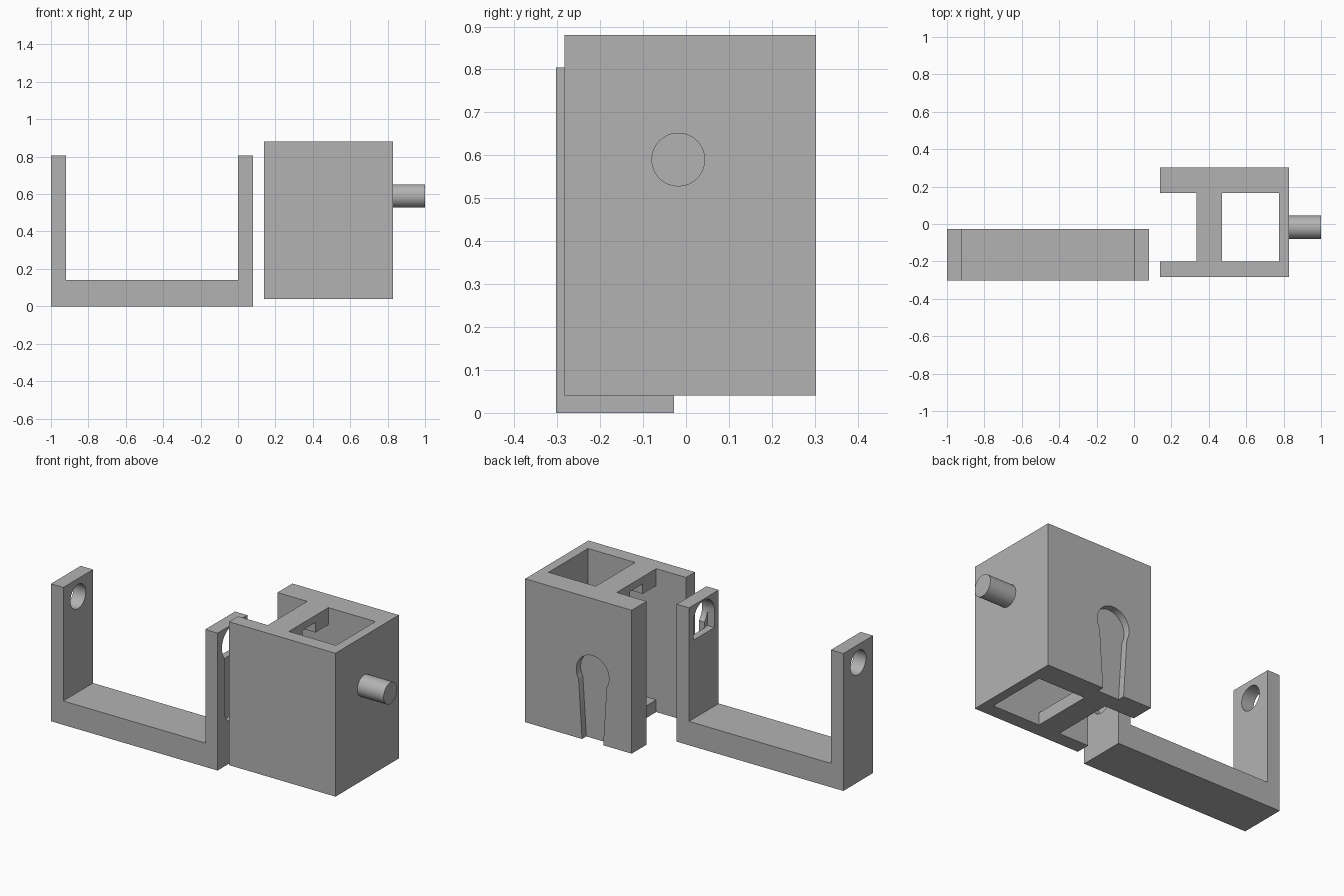
import bpy
import bmesh
from math import cos, sin, radians

cube = bpy.data.objects.get("Cube")
if cube:
    bpy.data.objects.remove(cube, do_unlink=True)

grey = bpy.data.materials.new("plain_grey")
grey.use_nodes = True
GREY = (0.45, 0.45, 0.45, 1)
grey.diffuse_color = GREY
grey.node_tree.nodes["Principled BSDF"].inputs["Base Color"].default_value = GREY


def arc(u, v, r, start, end, steps=32):
    angles = [radians(start + (end - start) * i / steps) for i in range(steps + 1)]
    return [(u + r * cos(a), v + r * sin(a)) for a in angles]


def rect(u0, u1, v0, v1):
    return [(u0, v0), (u1, v0), (u1, v1), (u0, v1)]


def prism(name, outline, axis, low, high):
    """Extrude a 2D outline along the x, y or z axis."""
    place = {"x": lambda u, v, w: (w, u, v),
             "y": lambda u, v, w: (u, w, v),
             "z": lambda u, v, w: (u, v, w)}[axis]
    bm = bmesh.new()
    base = bm.faces.new([bm.verts.new(place(u, v, low)) for u, v in outline])
    top = bmesh.ops.extrude_face_region(bm, geom=[base])["geom"]
    verts = [g for g in top if isinstance(g, bmesh.types.BMVert)]
    bmesh.ops.translate(bm, verts=verts, vec=place(0, 0, high - low))
    bmesh.ops.recalc_face_normals(bm, faces=bm.faces)
    mesh = bpy.data.meshes.new(name)
    bm.to_mesh(mesh)
    bm.free()
    mesh.materials.append(grey)
    obj = bpy.data.objects.new(name, mesh)
    bpy.context.collection.objects.link(obj)
    return obj


def activate(obj):
    bpy.ops.object.select_all(action="DESELECT")
    obj.select_set(True)
    bpy.context.view_layer.objects.active = obj


def cut(obj, cutter):
    mod = obj.modifiers.new("cut", "BOOLEAN")
    mod.operation = "DIFFERENCE"
    mod.solver = "EXACT"
    mod.object = cutter
    activate(obj)
    bpy.ops.object.modifier_apply(modifier=mod.name)
    bpy.data.objects.remove(cutter, do_unlink=True)


def smooth(obj):
    activate(obj)
    bpy.ops.object.shade_smooth_by_angle(angle=radians(30))


# U-shaped bracket
bracket = prism("bracket", [(-1, 0), (0.08, 0), (0.08, 0.805), (0, 0.805), (0, 0.14),
                            (-0.92, 0.14), (-0.92, 0.805), (-1, 0.805)], "y", -0.303, -0.028)
mid_y, hole_z = -0.166, 0.7
# Round hole in the far arm
cut(bracket, prism("hole", arc(mid_y, hole_z, 0.071, 0, 350, 35), "x", -1.1, -0.9))
# Arched window on the inner side of the near arm
arch = arc(mid_y, hole_z, 0.097, 0, 180) + [(mid_y - 0.097, 0.6), (mid_y + 0.097, 0.6)]
cut(bracket, prism("arch", arch, "x", -0.05, 0.045))
# Keyhole recess on the outer side of the near arm
keyhole = arc(mid_y, hole_z, 0.097, -45, 225) + arc(mid_y, 0.31, 0.0686, 180, 360)
cut(bracket, prism("keyhole", keyhole, "x", 0.04, 0.12))
smooth(bracket)

# Housing walls, C-shaped in plan
bottom, top = 0.04, 0.88
housing = prism("housing_walls", [(0.14, -0.283), (0.83, -0.283), (0.83, 0.303), (0.14, 0.303),
                                  (0.14, 0.165), (0.775, 0.165), (0.775, -0.2), (0.14, -0.2)],
                "z", bottom, top)
# Tapered keyhole recess in the back wall
key_x = 0.393
taper = arc(key_x, 0.44, 0.106, -31, 211) + [(key_x - 0.066, 0), (key_x + 0.066, 0)]
cut(housing, prism("taper", taper, "y", 0.263, 0.4))
smooth(housing)

# Cross beams between the front and back walls, the upper one notched
prism("lower_beam", rect(-0.2, 0.165, bottom, 0.112), "x", 0.333, 0.47)
prism("upper_beam", [(-0.2, 0.78), (-0.075, 0.78), (-0.075, 0.838), (0.045, 0.838),
                     (0.045, 0.78), (0.165, 0.78), (0.165, top), (-0.2, top)], "x", 0.333, 0.47)

# Side pin
smooth(prism("side_pin", arc(-0.018, 0.59, 0.0625, 0, 352.5, 47), "x", 0.83, 1))
